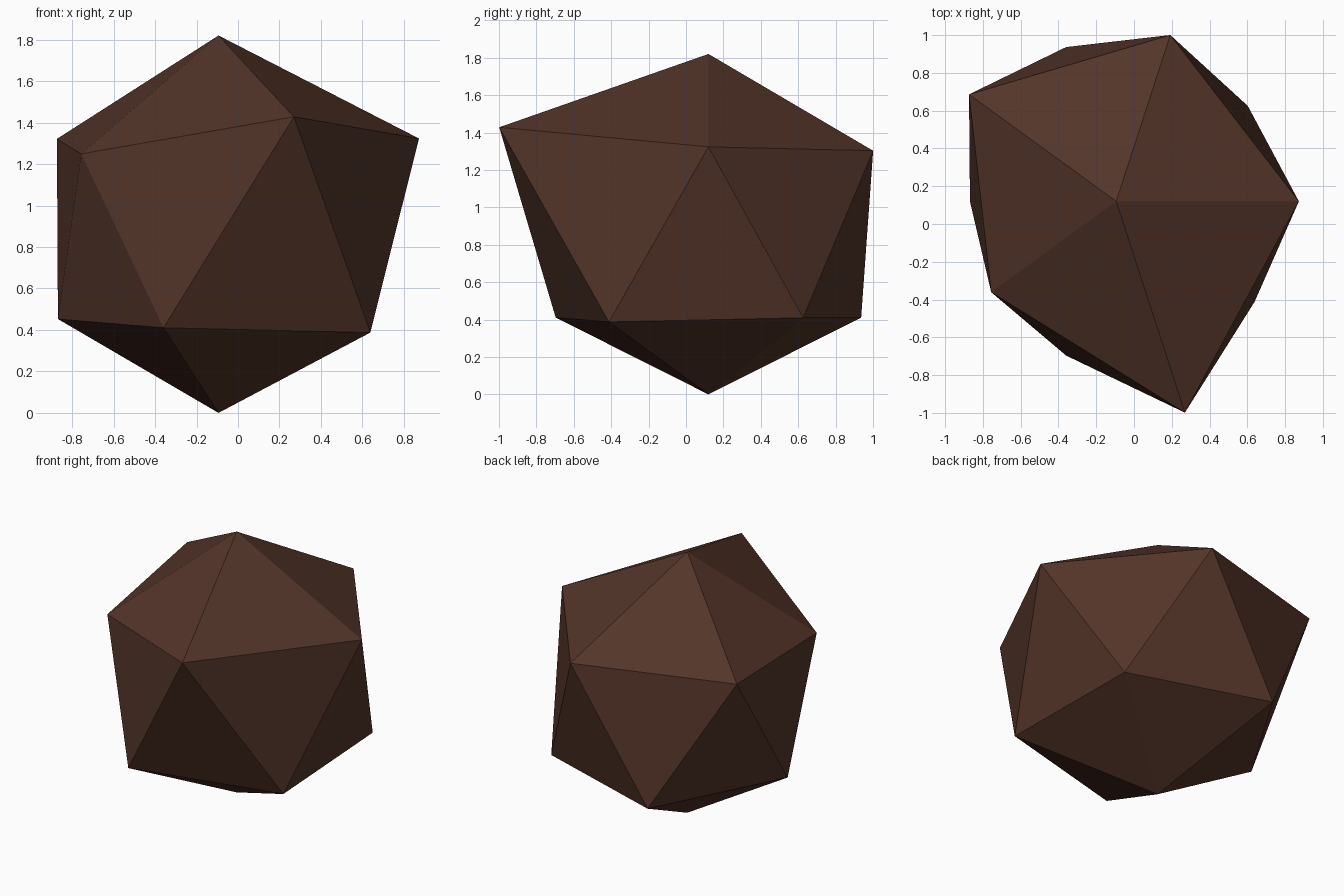
import bpy, bmesh, math
from mathutils import Vector

if "Cube" in bpy.data.objects:
    bpy.data.objects.remove(bpy.data.objects["Cube"])

# Flat brown stone colour
brown = bpy.data.materials.new("dark brown")
brown.diffuse_color = (0.087, 0.035, 0.022, 1)
brown.use_nodes = True
brown.node_tree.nodes["Principled BSDF"].inputs["Base Color"].default_value = brown.diffuse_color

# Rock: an icosahedron whose corners are pushed in or out along their own direction
CENTRE = Vector((-0.094, 0.12, 0.84))
# bottom, lower ring (from 36 degrees), upper ring (from 0 degrees), top
REACH = [0.84,
         0.962, 0.96, 0.866, 0.96, 1.012,
         1.081, 1.035, 1.077, 0.915, 1.315,
         0.98]


def corner_order(v):
    """Sort corners by height, then by angle around the vertical axis."""
    angle = (math.atan2(v.co.y, v.co.x) + 0.1) % (2 * math.pi)
    return round(v.co.z, 2), angle


bm = bmesh.new()
bmesh.ops.create_icosphere(bm, subdivisions=1, radius=1)
for v, reach in zip(sorted(bm.verts, key=corner_order), REACH):
    v.co = CENTRE + v.co.normalized() * reach
bmesh.ops.recalc_face_normals(bm, faces=bm.faces[:])

mesh = bpy.data.meshes.new("rock")
bm.to_mesh(mesh)
bm.free()
mesh.materials.append(brown)
rock = bpy.data.objects.new("rock", mesh)
bpy.context.collection.objects.link(rock)
